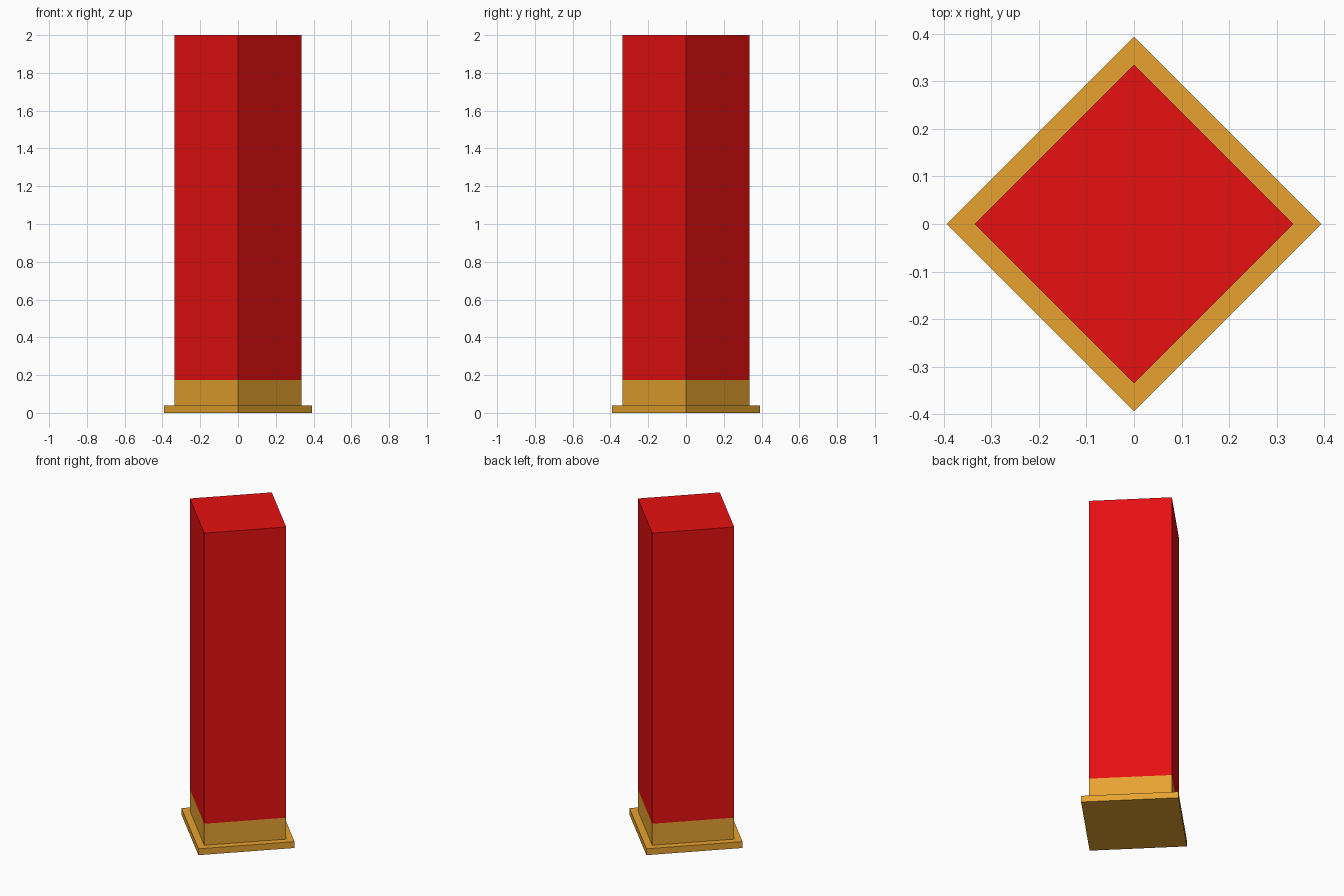
import bpy
import math

if "Cube" in bpy.data.objects:
    bpy.data.objects.remove(bpy.data.objects["Cube"])


def material(name, rgb):
    mat = bpy.data.materials.new(name)
    mat.diffuse_color = (*rgb, 1.0)
    mat.use_nodes = True
    mat.node_tree.nodes["Principled BSDF"].inputs["Base Color"].default_value = mat.diffuse_color
    return mat


red = material("red_paint", (0.8, 0.005, 0.006))
gold = material("gold_trim", (0.8, 0.365, 0.03))


def diamond_prism(name, radius, z0, z1, mat):
    # Square prism with its corners on the x and y axes
    bpy.ops.mesh.primitive_cube_add(size=1, location=(0, 0, (z0 + z1) / 2))
    obj = bpy.context.object
    obj.name = name
    obj.scale = (radius * math.sqrt(2), radius * math.sqrt(2), z1 - z0)
    obj.rotation_euler.z = math.pi / 4
    obj.data.materials.append(mat)
    return obj


# Foot plate, gold band and tall shaft
diamond_prism("base_plate", 0.393, 0.0, 0.04, gold)
diamond_prism("lower_band", 0.335, 0.04, 0.175, gold)
diamond_prism("column_shaft", 0.335, 0.175, 2.0, red)
